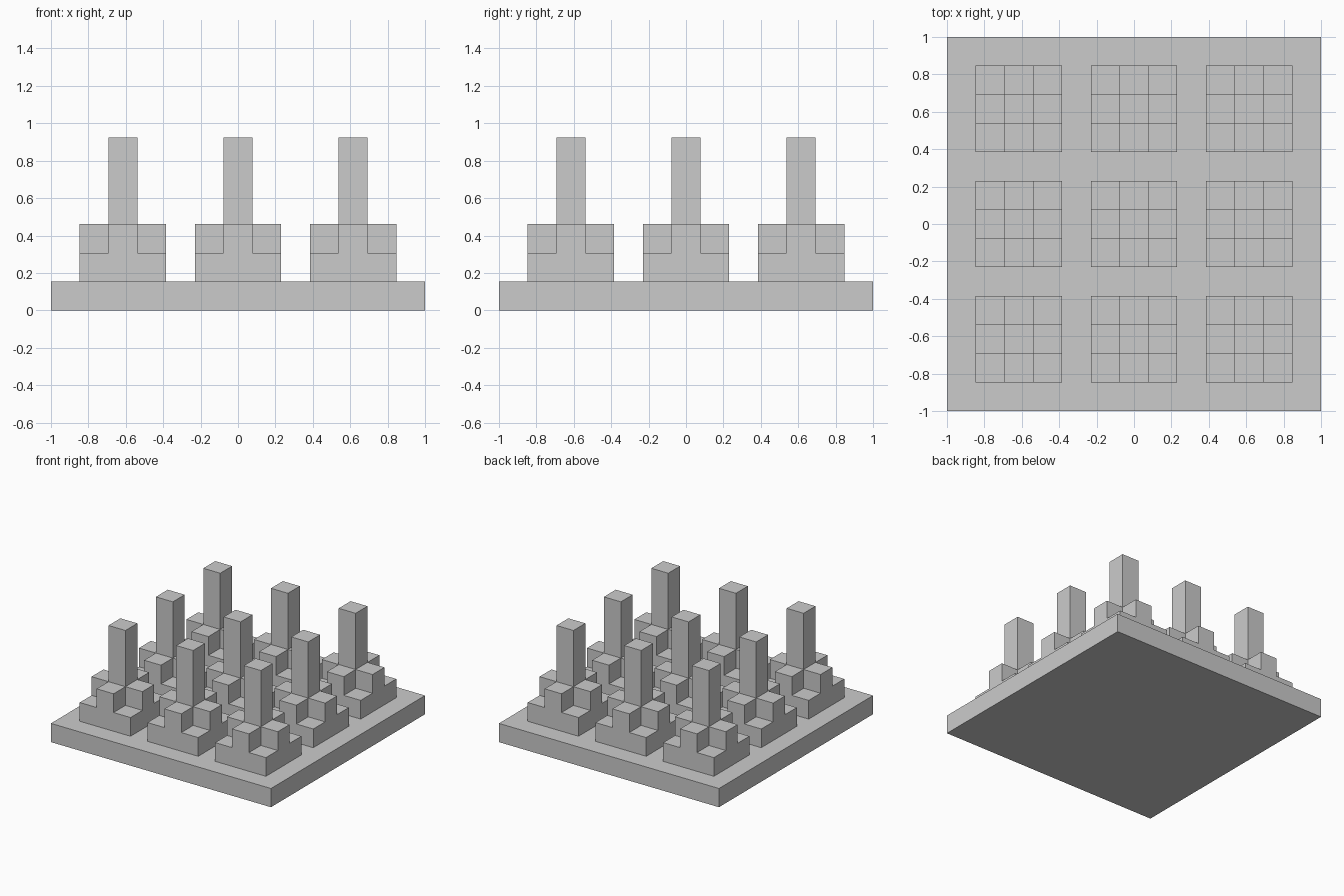
import bpy, bmesh
from mathutils import Vector

if "Cube" in bpy.data.objects:
    bpy.data.objects.remove(bpy.data.objects["Cube"])

U = 2 / 13          # one block unit: the board is 13 units wide
PITCH = 4 * U       # spacing between towers


def add_object(name, mesh, location):
    obj = bpy.data.objects.new(name, mesh)
    obj.location = location
    bpy.context.collection.objects.link(obj)
    return obj


def lift(bm, faces, height):
    """Extrude a region of faces straight up; return the raised faces."""
    geom = bmesh.ops.extrude_face_region(bm, geom=faces)["geom"]
    verts = [g for g in geom if isinstance(g, bmesh.types.BMVert)]
    bmesh.ops.translate(bm, verts=verts, vec=(0, 0, height))
    return [g for g in geom if isinstance(g, bmesh.types.BMFace)]


def cells_from_centre(faces, reach):
    """Faces within a number of cell steps of the middle cell."""
    def steps(f):
        c = f.calc_center_median()
        return round(abs(c.x) / U) + round(abs(c.y) / U)
    return [f for f in faces if steps(f) <= reach]


# Square base plate
bm = bmesh.new()
bmesh.ops.create_cube(bm, size=1)
bmesh.ops.scale(bm, verts=bm.verts, vec=(2, 2, U))
plate = bpy.data.meshes.new("base_plate")
bm.to_mesh(plate)
bm.free()
add_object("base_plate", plate, (0, 0, U / 2))

# Stepped tower: 3x3 footing, raised cross, tall centre column
bm = bmesh.new()
bmesh.ops.create_grid(bm, x_segments=3, y_segments=3, size=1.5 * U)
footing = lift(bm, bm.faces[:], U)
cross = lift(bm, cells_from_centre(footing, 1), U)
lift(bm, cells_from_centre(cross, 0), 3 * U)
bmesh.ops.recalc_face_normals(bm, faces=bm.faces)
bmesh.ops.dissolve_limit(bm, angle_limit=0.01, verts=bm.verts, edges=bm.edges)
tower = bpy.data.meshes.new("stepped_tower")
bm.to_mesh(tower)
bm.free()

# Three by three array of towers on the plate
for row in (-1, 0, 1):
    for col in (-1, 0, 1):
        add_object(f"stepped_tower_{row + 2}_{col + 2}", tower,
                   Vector((col * PITCH, row * PITCH, U)))
